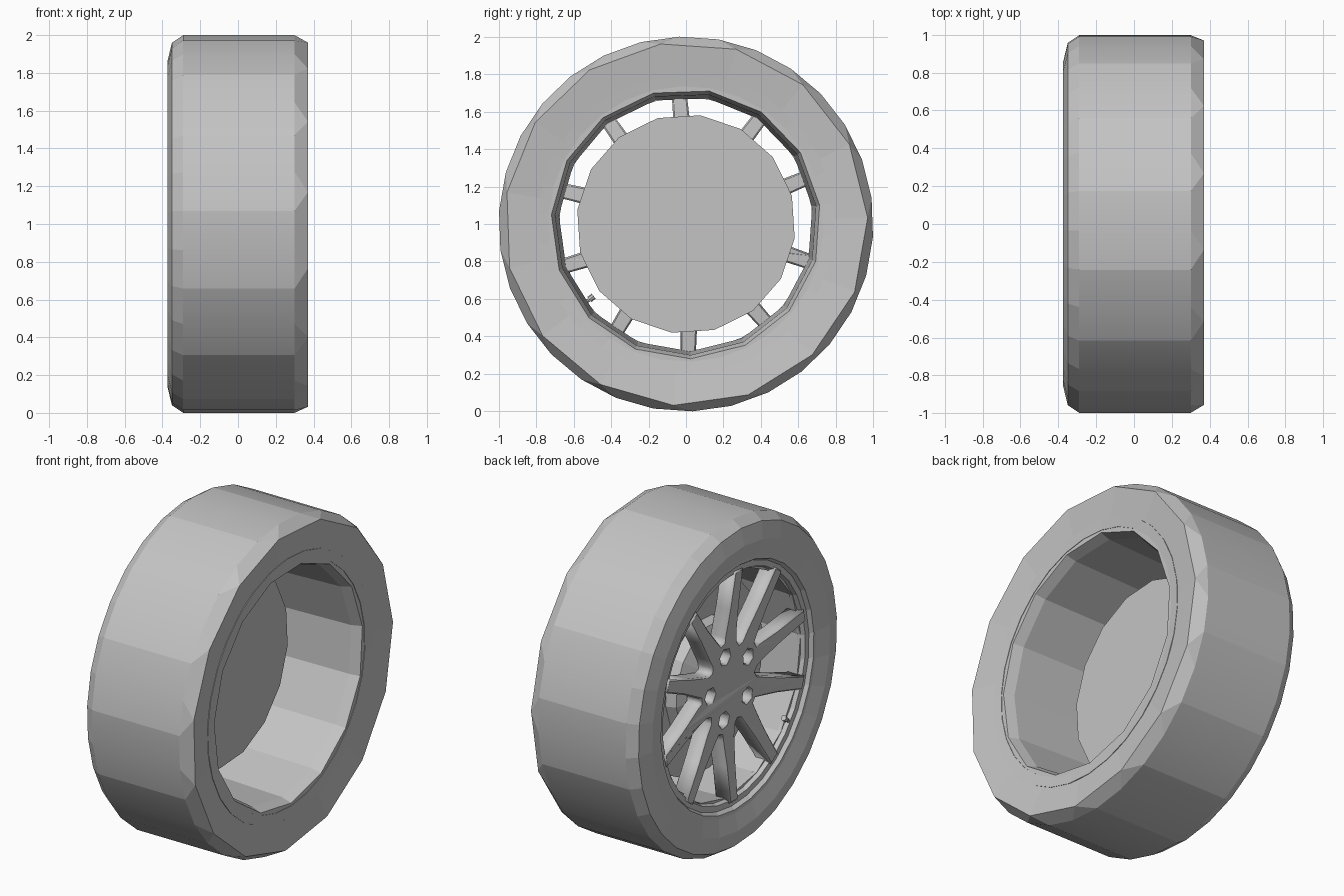
import bpy, bmesh
from math import sin, cos, asin, radians, degrees
from mathutils import Matrix

cube = bpy.data.objects.get("Cube")
if cube:
    bpy.data.objects.remove(cube)

grey = bpy.data.materials.new("plain_grey")
grey.use_nodes = True
GREY = (0.55, 0.55, 0.55, 1)
grey.diffuse_color = GREY
grey.node_tree.nodes["Principled BSDF"].inputs["Base Color"].default_value = GREY


def polar(x, r, deg):
    """Point on a circle around the axle, measured from +y towards +z."""
    return (x, r * cos(radians(deg)), 1 + r * sin(radians(deg)))


def ring(bm, x, r, n, start):
    return [bm.verts.new(polar(x, r, start + 360 * i / n)) for i in range(n)]


def bridge(bm, a, b):
    n = len(a)
    for i in range(n):
        j = (i + 1) % n
        bm.faces.new((a[i], a[j], b[j], b[i]))


def finish(bm, name):
    bmesh.ops.recalc_face_normals(bm, faces=bm.faces)
    mesh = bpy.data.meshes.new(name)
    bm.to_mesh(mesh)
    bm.free()
    mesh.materials.append(grey)
    obj = bpy.data.objects.new(name, mesh)
    bpy.context.collection.objects.link(obj)
    return obj


def lathe(name, profile, n, start, closed=True):
    """Revolve (x, radius) points; closed loops make rings, open ones get caps."""
    bm = bmesh.new()
    rings = [ring(bm, x, r, n, start) for x, r in profile]
    for a, b in zip(rings, rings[1:]):
        bridge(bm, a, b)
    if closed:
        bridge(bm, rings[-1], rings[0])
    else:
        bm.faces.new(rings[0])
        bm.faces.new(rings[-1])
    return finish(bm, name)


# Tyre: 30-sided tread, with a coarser 15-sided inner sidewall
bm = bmesh.new()
outer = [ring(bm, x, r, 30, 8) for x, r in
         ((0.30, 1.0), (-0.29, 1.0), (-0.35, 0.96), (-0.374, 0.86), (-0.35, 0.76))]
for a, b in zip(outer, outer[1:]):
    bridge(bm, a, b)
side = ring(bm, 0.37, 0.97, 15, 2)
bead = ring(bm, 0.347, 0.79, 15, 2)
bridge(bm, side, bead)
tread = outer[0]
for i in range(15):
    v, w = side[i], side[(i + 1) % 15]
    bm.faces.new((v, tread[2 * i - 1], tread[2 * i]))
    bm.faces.new((v, tread[2 * i], tread[2 * i + 1], w))
# Every second tread edge is soft, the rest stay crisp
for face in bm.faces:
    face.smooth = True
for edge in bm.edges:
    edge.smooth = False
for a, b in zip(outer[0][1::2], outer[1][1::2]):
    bm.edges.get((a, b)).smooth = True
finish(bm, "tyre")

# Rim: faceted barrel, inner flange and stepped outer lip
lathe("rim_barrel", [(0.342, 0.72), (0.28, 0.70), (-0.30, 0.68),
                     (-0.30, 0.72), (0.342, 0.765)], 15, 8)
lathe("inner_flange", [(0.352, 0.795), (0.345, 0.735), (0.33, 0.735), (0.33, 0.795)], 30, 8)
lathe("outer_lip", [(-0.348, 0.77), (-0.348, 0.74), (-0.325, 0.725),
                    (-0.325, 0.69), (-0.28, 0.675), (-0.28, 0.77)], 30, 8)

# Brake disc and the hub between it and the spokes
lathe("brake_disc", [(-0.07, 0.585), (-0.11, 0.585)], 16, 15, closed=False)
lathe("brake_hub", [(-0.10, 0.36), (-0.17, 0.34), (-0.22, 0.22)], 16, 15, closed=False)

# Spoke face: five forked spokes and five hexagonal bolt holes in one outline
ARM = ((0.32, 16, 0.06), (0.48, 18, 0.046), (0.70, 19, 0.04))  # radius, lean, half width


def flat(r, deg):
    return (r * cos(radians(deg)), r * sin(radians(deg)))


outline, holes = [], []
for k in range(5):
    c = 74 + 72 * k
    half = [(0.235, -36), (0.255, -30)]
    half += [(r, -lean - degrees(asin(w / r))) for r, lean, w in ARM]
    half += [(r, -lean + degrees(asin(w / r))) for r, lean, w in reversed(ARM)]
    half += [(0.29, -3)]
    outline += [flat(r, c + a) for r, a in half]
    outline += [flat(r, c - a) for r, a in reversed(half[1:])]
    hx, hy = flat(0.2, c)
    holes.append([(hx + dx, hy + dy) for dx, dy in
                  (flat(0.045, c + 60 * j) for j in range(6))])

curve = bpy.data.curves.new("spoke_outline", "CURVE")
curve.dimensions = "2D"
curve.fill_mode = "BOTH"
curve.extrude = 0.042
curve.bevel_depth = 0.008
curve.bevel_resolution = 0
curve.offset = -0.008
for pts in [outline] + holes:
    spline = curve.splines.new("POLY")
    spline.points.add(len(pts) - 1)
    for p, (u, v) in zip(spline.points, pts):
        p.co = (u, v, 0, 1)
    spline.use_cyclic_u = True
temp = bpy.data.objects.new("spoke_outline", curve)
bpy.context.collection.objects.link(temp)
bpy.context.view_layer.update()
bm = bmesh.new()
bm.from_mesh(temp.to_mesh())
temp.to_mesh_clear()
bpy.data.objects.remove(temp)
bmesh.ops.remove_doubles(bm, verts=bm.verts, dist=0.0005)
# Sink the flat hub slightly below the arm ends, then stand it upright on the axle
for v in bm.verts:
    r = v.co.to_2d().length
    v.co.z += 0.03 * min(1, max(0, (0.65 - r) / 0.3))
bm.transform(Matrix(((0, 0, 1, -0.285), (1, 0, 0, 0), (0, 1, 0, 1), (0, 0, 0, 1))))
finish(bm, "spokes")

# Valve stem: a thin stalk with a cap, leaning in from the rim
bm = bmesh.new()
for depth, radius, r in ((0.08, 0.010, 0.67), (0.03, 0.017, 0.64)):
    spot = Matrix.Translation(polar(-0.315, r, 218)) @ Matrix.Rotation(radians(218 - 90), 4, "X")
    bmesh.ops.create_cone(bm, cap_ends=True, segments=8, radius1=radius, radius2=radius,
                          depth=depth, matrix=spot)
finish(bm, "valve_stem")
